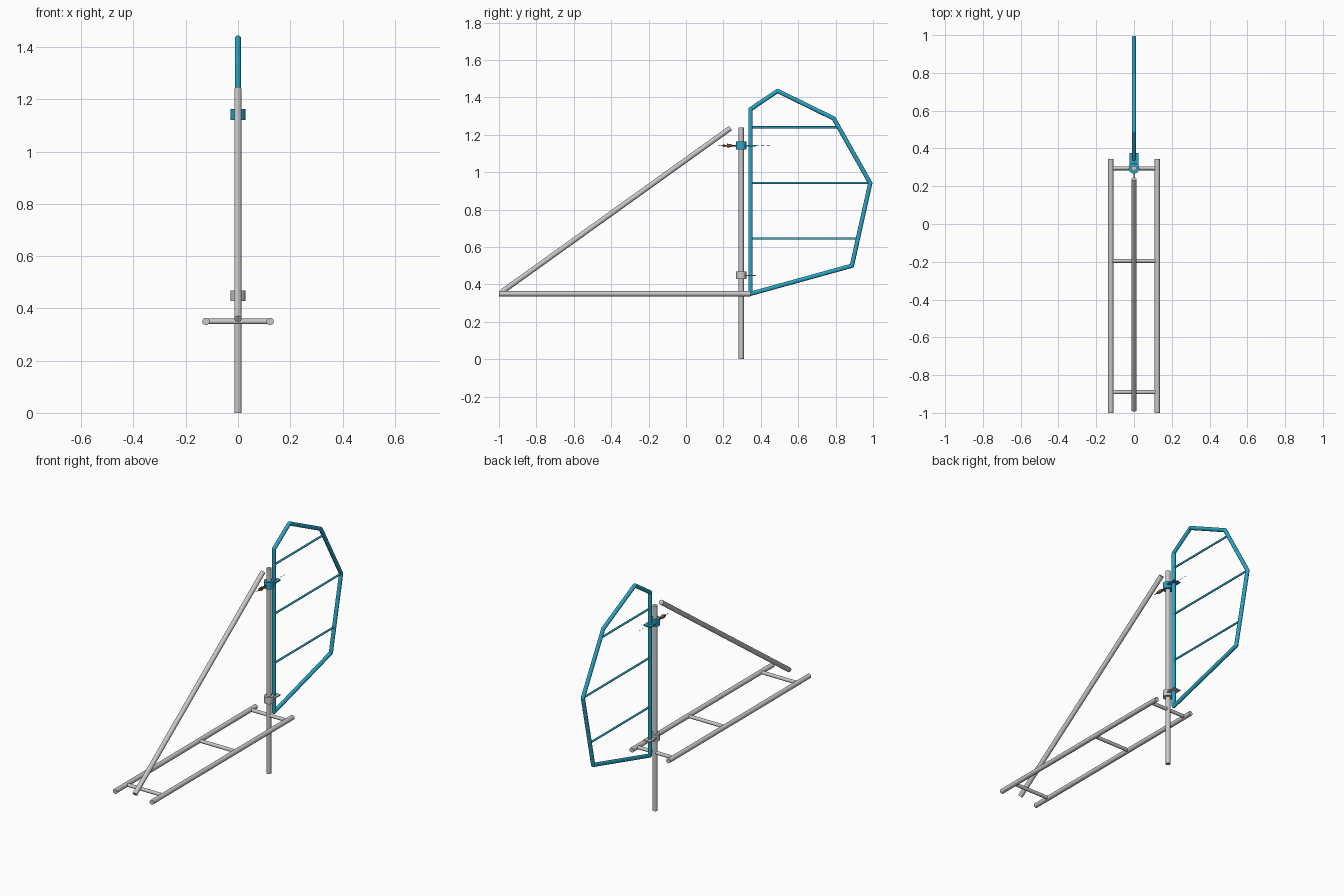
import bpy, math
from mathutils import Vector

if "Cube" in bpy.data.objects:
    bpy.data.objects.remove(bpy.data.objects["Cube"])


def material(name, rgb):
    m = bpy.data.materials.new(name)
    m.diffuse_color = (*rgb, 1)
    m.use_nodes = True
    m.node_tree.nodes["Principled BSDF"].inputs["Base Color"].default_value = m.diffuse_color
    return m


GREY = material("grey metal", (0.58, 0.58, 0.58))
TEAL = material("teal paint", (0.022, 0.38, 0.56))
BROWN = material("brown rope", (0.25, 0.08, 0.04))
DARK = material("dark steel", (0.08, 0.08, 0.09))


def finish(name, mat):
    ob = bpy.context.object
    ob.name = name
    ob.data.materials.append(mat)
    bpy.ops.object.shade_smooth_by_angle(angle=math.radians(35))
    return ob


def tube(name, a, b, r, mat, sides=20, r2=None):
    a, b = Vector(a), Vector(b)
    d = b - a
    bpy.ops.mesh.primitive_cone_add(
        vertices=sides, radius1=r, radius2=r if r2 is None else r2,
        depth=d.length, location=(a + b) / 2,
        rotation=d.to_track_quat('Z', 'Y').to_euler())
    return finish(name, mat)


def box(name, loc, size, mat):
    bpy.ops.mesh.primitive_cube_add(size=1, location=loc)
    bpy.context.object.scale = size
    bpy.ops.object.transform_apply(location=False, rotation=False)
    return finish(name, mat)


MAST_Y, POST_Y, DECK_Z = 0.295, 0.345, 0.35

# Base ladder: two rails and three crossbars
for side, x in (("left", -0.123), ("right", 0.123)):
    tube(f"{side}_rail", (x, -1, DECK_Z), (x, 0.345, DECK_Z), 0.014, GREY)
for i, y in enumerate((-0.89, -0.195, MAST_Y)):
    tube(f"crossbar_{i}", (-0.123, y, DECK_Z), (0.123, y, DECK_Z), 0.0105, GREY)

# Mast and sloping brace
tube("mast", (0, MAST_Y, 0), (0, MAST_Y, 1.24), 0.014, GREY)
tube("brace", (0, -0.985, 0.36), (0, 0.238, 1.236), 0.014, GREY)

# Blade outline: one tube per edge, with a ball closing each corner
outline = [(POST_Y, 0.35), (POST_Y, 1.337), (0.49, 1.434),
           (0.79, 1.287), (0.985, 0.942), (0.887, 0.50)]
R = 0.0115
for i, p in enumerate(outline):
    q = outline[(i + 1) % len(outline)]
    tube(f"blade_edge_{i}", (0, *p), (0, *q), R, TEAL)
    bpy.ops.mesh.primitive_uv_sphere_add(segments=16, ring_count=10, radius=R, location=(0, *p))
    finish(f"blade_corner_{i}", TEAL)

# Blade ribs
for i, (z, end) in enumerate(((1.24, 0.82), (0.942, 0.98), (0.645, 0.918))):
    tube(f"blade_rib_{i}", (0, POST_Y, z), (0, end, z), 0.006, TEAL, 12)

# Mast collars with flat brackets reaching to the blade post
for name, z, h, mat in (("lower", 0.448, 0.04, GREY), ("upper", 1.142, 0.042, TEAL)):
    tube(f"{name}_collar", (0, MAST_Y, z - h / 2), (0, MAST_Y, z + h / 2), 0.028, mat, 24)
    box(f"{name}_bracket", (0, 0.343, z), (0.046, 0.064, 0.007), mat)

# Locking pin with brown grip in front of the upper collar
tube("pin_shaft", (0, 0.205, 1.142), (0, 0.27, 1.142), 0.004, DARK, 10)
tube("pin_grip", (0, 0.218, 1.142), (0, 0.246, 1.142), 0.011, BROWN, 14, 0.007)
tube("pin_tip", (0, 0.205, 1.142), (0, 0.193, 1.142), 0.008, DARK, 12, 0.002)
tube("pin_lead", (0, 0.17, 1.142), (0, 0.195, 1.142), 0.0015, DARK, 8)

# Fine wire behind each collar
for i, (a, b) in enumerate(((0.375, 0.39), (0.40, 0.42), (0.43, 0.45))):
    tube(f"wire_{i}", (0, a, 1.142), (0, b, 1.142), 0.001, DARK, 6)
